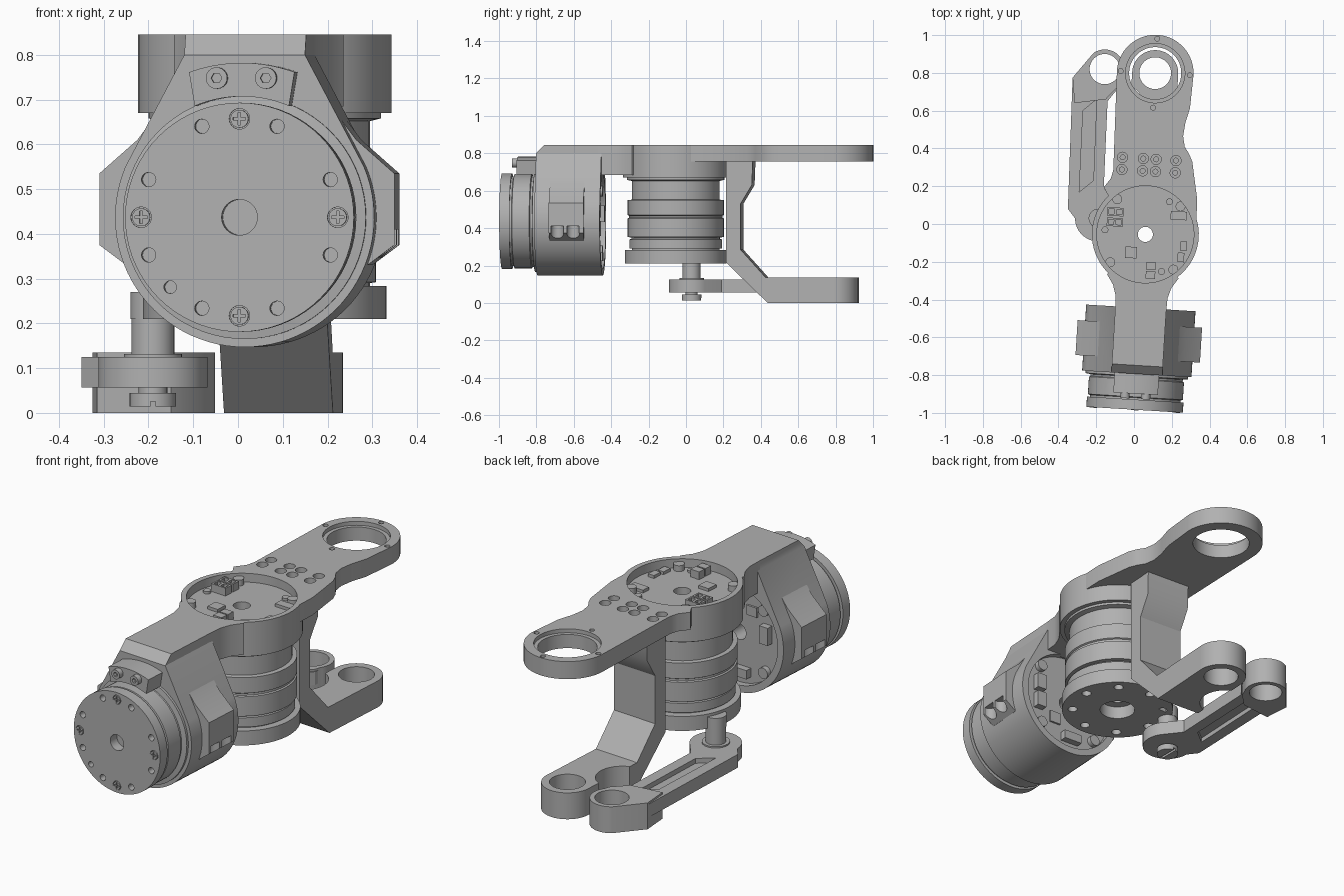
import bpy, bmesh
from math import sin, cos, radians, pi
from mathutils import Matrix

cube = bpy.data.objects.get("Cube")
if cube:
    bpy.data.objects.remove(cube, do_unlink=True)

grey = bpy.data.materials.new("machined_grey")
grey.use_nodes = True
grey.diffuse_color = (0.44, 0.44, 0.44, 1)
grey.node_tree.nodes["Principled BSDF"].inputs["Base Color"].default_value = (0.44, 0.44, 0.44, 1)

# The arm runs along a slightly turned axis through the main joint
ARM = Matrix.Translation((0.06, -0.055, 0)) @ Matrix.Rotation(radians(-3.5), 4, 'Z')
WORLD = Matrix.Identity(4)
MZ = 0.437  # height of the front motor axis
parts = []


def arc(cx, cy, r, a0, a1, n=24):
    angles = [radians(a0 + (a1 - a0) * i / n) for i in range(n + 1)]
    return [(cx + r * cos(a), cy + r * sin(a)) for a in angles]


def circle(cx, cy, r, n=64):
    return arc(cx, cy, r, 0, 360 - 360 / n, n - 1)


def box(cx, cy, w, h):
    return [(cx - w / 2, cy - h / 2), (cx + w / 2, cy - h / 2),
            (cx + w / 2, cy + h / 2), (cx - w / 2, cy + h / 2)]


def cross(cx, cy, s, t):
    q = [(s, -t), (s, t), (t, t), (t, s), (-t, s), (-t, t)]
    return [(cx + x, cy + y) for x, y in q + [(-x, -y) for x, y in q]]


def ring_points(cx, cy, r, count, start=0):
    return [(cx + r * cos(radians(start) + 2 * pi * i / count),
             cy + r * sin(radians(start) + 2 * pi * i / count)) for i in range(count)]


def finish(name, bm, frame):
    bmesh.ops.recalc_face_normals(bm, faces=bm.faces[:])
    mesh = bpy.data.meshes.new(name)
    bm.to_mesh(mesh)
    bm.free()
    mesh.materials.append(grey)
    ob = bpy.data.objects.new(name, mesh)
    bpy.context.collection.objects.link(ob)
    ob.matrix_world = frame
    parts.append(ob)
    return ob


def prisms(name, outlines, a, b, axis='z', frame=ARM):
    """Extrude outlines from a to b along an axis, as one object."""
    place = {'z': lambda u, v, w: (u, v, w), 'y': lambda u, v, w: (u, w, v),
             'x': lambda u, v, w: (w, u, v)}[axis]
    bm = bmesh.new()
    for pts in outlines:
        low = [bm.verts.new(place(u, v, a)) for u, v in pts]
        top = [bm.verts.new(place(u, v, b)) for u, v in pts]
        bm.faces.new(low)
        bm.faces.new(top)
        for i in range(len(pts)):
            j = (i + 1) % len(pts)
            bm.faces.new((low[i], low[j], top[j], top[i]))
    return finish(name, bm, frame)


def lathe(name, profile, axis='z'):
    bm = bmesh.new()
    up = axis == 'z'
    vs = [bm.verts.new((r, 0, h) if up else (r, h, MZ)) for r, h in profile]
    es = [bm.edges.new((vs[i - 1], vs[i])) for i in range(len(vs))]
    bmesh.ops.spin(bm, geom=vs + es, cent=(0, 0, 0 if up else MZ), axis=(0, 0, 1) if up else (0, 1, 0),
                   angle=2 * pi, steps=72, use_merge=True)
    bmesh.ops.remove_doubles(bm, verts=bm.verts[:], dist=1e-5)
    return finish(name, bm, ARM)


def cut(ob, outlines, a, b, axis='z', frame=ARM):
    cutter = prisms("cutter", outlines, a, b, axis, frame)
    cutter.hide_render = True
    mod = ob.modifiers.new("cut", 'BOOLEAN')
    mod.operation, mod.solver, mod.object = 'DIFFERENCE', 'EXACT', cutter
    dg = bpy.context.evaluated_depsgraph_get()
    mesh = bpy.data.meshes.new_from_object(ob.evaluated_get(dg))
    ob.modifiers.clear()
    ob.data = mesh
    parts.remove(cutter)
    bpy.data.objects.remove(cutter, do_unlink=True)


# Main joint housing with its open top
joint = lathe("joint_housing", [(0.04, 0.67), (0.283, 0.67), (0.283, 0.845), (0.257, 0.845),
                                (0.257, 0.80), (0.04, 0.80)])
bosses = ring_points(0, 0, 0.238, 4, 42)
prisms("board_bosses", [circle(x, y, 0.026, 24) for x, y in bosses], 0.79, 0.83)
prisms("board_screws", [circle(x, y, 0.018, 20) for x, y in ring_points(0, 0, 0.215, 3, 57)], 0.79, 0.812)

# Circuit board connectors
sockets = prisms("board_connectors", [box(-0.165, 0.11, 0.085, 0.045), box(-0.165, 0.055, 0.085, 0.045),
                                      box(0.04, -0.165, 0.05, 0.04), box(0.04, -0.212, 0.05, 0.04)], 0.795, 0.84)
cut(sockets, [box(-0.165 + s, y, 0.028, 0.026) for s in (-0.02, 0.02) for y in (0.11, 0.055)], 0.815, 0.86)
prisms("board_chips", [box(-0.07, -0.10, 0.06, 0.06), box(0.17, 0.11, 0.085, 0.045),
                       box(0.205, -0.05, 0.035, 0.05), box(0.195, -0.11, 0.035, 0.05)], 0.795, 0.815)

# Rear arm plate with the large ring
plate = prisms("arm_plate", [
    [(0.263, 0.2), (0.2245, 0.4), (0.205, 0.44), (0.18, 0.475), (0.168, 0.53), (0.175, 0.6), (0.195, 0.68)]
    + arc(0, 0.855, 0.203, 0, 180, 40)
    + [(-0.19, 0.33), (-0.2, 0.285), (-0.235, 0.235)] + arc(0, 0, 0.27, 138, 10)], 0.755, 0.845)
cut(plate, [circle(0, 0.855, 0.138)], 0.7, 0.9)
cut(plate, [circle(0, 0.855, 0.157)], 0.825, 0.9)
cut(plate, [circle(x, y, 0.013, 16) for x, y in ring_points(0, 0.855, 0.183, 4)], 0.82, 0.9)
bolts = [(x, y) for x in (-0.145, -0.035, 0.033, 0.138) for y in (0.335, 0.4)]
cut(plate, [circle(x, y, 0.027, 24) for x, y in bolts], 0.82, 0.9)
cut(plate, [circle(x, y, 0.013, 16) for x, y in bolts], 0.78, 0.9)

# Neck joining the front motor housing
flare = [(0.135, -0.41), (0.138, -0.33), (0.155, -0.275), (0.19, -0.222)]
prisms("neck", [flare + arc(0, 0, 0.27, 310, 230) + [(-x, y) for x, y in reversed(flare)]], 0.685, 0.845)

# Motor stack hanging below the joint
lathe("joint_motor", [(0.04, 0.68), (0.26, 0.68), (0.26, 0.658), (0.235, 0.652), (0.235, 0.552),
                      (0.257, 0.55), (0.257, 0.47), (0.25, 0.466), (0.25, 0.456), (0.257, 0.452),
                      (0.257, 0.352), (0.236, 0.35), (0.236, 0.342), (0.248, 0.34), (0.248, 0.292),
                      (0.235, 0.29), (0.235, 0.28), (0.04, 0.28)])
flange = prisms("output_flange", [circle(0, 0, 0.272, 72)], 0.21, 0.284)
cut(flange, [circle(0, 0, 0.085)] + [circle(x, y, 0.023, 24) for x, y in ring_points(0, 0, 0.22, 8, 10)],
    0.1, 0.275)
cut(flange, [circle(0, 0, 0.04)], 0.2, 0.3)

# Front motor housing: round body rising to a flat top
housing = prisms("motor_housing", [arc(0, MZ, 0.29, 157, 383, 56) + [
    (0.135, 0.8), (0.135, 0.845), (-0.135, 0.845), (-0.135, 0.8)]], -0.74, -0.39, 'y')
cut(housing, [[(-0.79, 0.75), (-0.65, 0.89), (-0.79, 0.89)]], -0.3, 0.3, 'x')
cut(housing, [circle(0, MZ, 0.255)], -0.425, -0.3, 'y')
cut(housing, [circle(0, MZ, 0.04)], -0.8, -0.3, 'y')
for side, word in ((1, "left"), (-1, "right")):
    bump = prisms(word + "_cable_port", [[(side * x, z) for x, z in (
        (0.2, 0.67), (0.245, 0.61), (0.33, 0.535), (0.33, 0.375), (0.27, 0.33), (0.2, 0.33))]],
        -0.66, -0.475, 'y')
    cut(bump, [circle(side * 0.325, y, 0.034, 24) for y in (-0.615, -0.53)], 0.3, 0.41)

# Rear board of the front motor
prisms("rear_bosses", [circle(x, z, 0.028, 24) for x, z in ring_points(0, MZ, 0.225, 4, 45)], -0.43, -0.4, 'y')
prisms("rear_connectors", [box(0.17, MZ + 0.06, 0.05, 0.08), box(0.17, MZ - 0.04, 0.05, 0.08),
                           box(-0.17, MZ + 0.04, 0.05, 0.09), box(-0.02, MZ - 0.19, 0.1, 0.045)],
       -0.43, -0.39, 'y')
prisms("rear_chips", [box(0.07, MZ - 0.1, 0.06, 0.06), box(-0.08, MZ + 0.13, 0.06, 0.05)], -0.43, -0.415, 'y')

# Front motor body and output disc
lathe("front_motor", [(0.04, -0.73), (0.272, -0.73), (0.272, -0.752), (0.245, -0.756), (0.245, -0.766),
                      (0.252, -0.77), (0.252, -0.862), (0.24, -0.866), (0.24, -0.89), (0.04, -0.89)], 'y')
disc = prisms("output_disc", [circle(0, MZ, 0.256, 72)], -0.93, -0.876, 'y')
cut(disc, [circle(0, MZ, 0.04, 32)] + [circle(x, z, 0.016, 20) for x, z in ring_points(0, MZ, 0.22, 8, 22.5)]
    + [circle(-0.155, MZ - 0.156, 0.014, 20)], -1, -0.88, 'y')
heads = ring_points(0, MZ, 0.22, 4)
cut(disc, [circle(x, z, 0.023, 24) for x, z in heads], -1, -0.922, 'y')
screws = prisms("disc_screws", [circle(x, z, 0.02, 24) for x, z in heads], -0.933, -0.915, 'y')
cut(screws, [cross(x, z, 0.014, 0.003) for x, z in heads], -1, -0.926, 'y')

# Stop tab above the disc
tab = prisms("stop_tab", [arc(0, MZ, 0.345, 70, 110) + arc(0, MZ, 0.27, 113, 67)], -0.845, -0.73, 'y')
knobs = [(-0.055, 0.748), (0.055, 0.748)]
tab_screws = prisms("tab_screws", [circle(x, z, 0.024, 24) for x, z in knobs], -0.872, -0.8, 'y')
cut(tab_screws, [circle(x, z, 0.012, 6) for x, z in knobs], -0.9, -0.855, 'y')

# Lower fork: strut, slope and foot
fork = prisms("lower_fork", [[(0.278, 0.76), (0.42, 0.76), (0.415, 0.63), (0.355, 0.53), (0.355, 0.285),
                              (0.49, 0.135), (0.855, 0.135), (0.855, 0), (0.5, 0), (0.278, 0.215)]],
              -0.122, 0.122, 'x')
cut(fork, [circle(-0.17, 0.66, 0.125)], -0.1, 0.2)
cut(fork, [circle(0, 0.855, 0.084)], -0.1, 0.2)
fork_end = prisms("fork_ring", [arc(0, 0.855, 0.122, 0, 180, 32) + arc(0, 0.855, 0.084, 180, 0, 32)], 0, 0.135)

# Pushrod link with pockets, a ring end and a pin end
link = prisms("pushrod", [arc(-0.19, 0.03, 0.122, 180, 395, 32) + [(-0.16, 0.19), (-0.14, 0.65), (-0.075, 0.73)]
                          + arc(-0.155, 0.82, 0.102, -35, 125) + [(-0.325, 0.775), (-0.35, 0.08)]],
              0.057, 0.125, frame=WORLD)
pocket = [(-0.29, 0.17), (-0.215, 0.23), (-0.198, 0.66), (-0.27, 0.6)]
for a, b in ((0.1, 0.2), (0.0, 0.08)):
    cut(link, [pocket], a, b, frame=WORLD)
eye = prisms("pushrod_ring", [arc(-0.155, 0.82, 0.104, -35, 125) + [(-0.325, 0.775), (-0.315, 0.64),
                                                                  (-0.15, 0.66), (-0.08, 0.73)]],
             0, 0.135, frame=WORLD)
for ob in (link, eye):
    cut(ob, [circle(-0.155, 0.82, 0.08)], -0.1, 0.2, frame=WORLD)

# Crank pin, washers and slotted screw
for name, r, a, b in (("crank_pin", 0.048, 0.13, 0.27), ("upper_washer", 0.065, 0.115, 0.132),
                      ("pin_shaft", 0.032, 0.03, 0.12)):
    prisms(name, [circle(-0.19, 0.03, r, 32)], a, b, frame=WORLD)
head = prisms("pin_screw_head", [circle(-0.19, 0.03, 0.052, 32)], 0.014, 0.044, frame=WORLD)
cut(head, [box(-0.19, 0.03, 0.012, 0.2)], 0, 0.026, frame=WORLD)
prisms("crank_lug", [arc(-0.19, 0.03, 0.05, 70, 250) + [(-0.09, -0.05), (-0.09, 0.08)]], 0.21, 0.27, frame=WORLD)

# Smooth the round surfaces, keep edges crisp
bpy.ops.object.select_all(action='DESELECT')
for ob in parts:
    ob.select_set(True)
bpy.context.view_layer.objects.active = parts[0]
bpy.ops.object.shade_smooth_by_angle(angle=radians(30))
